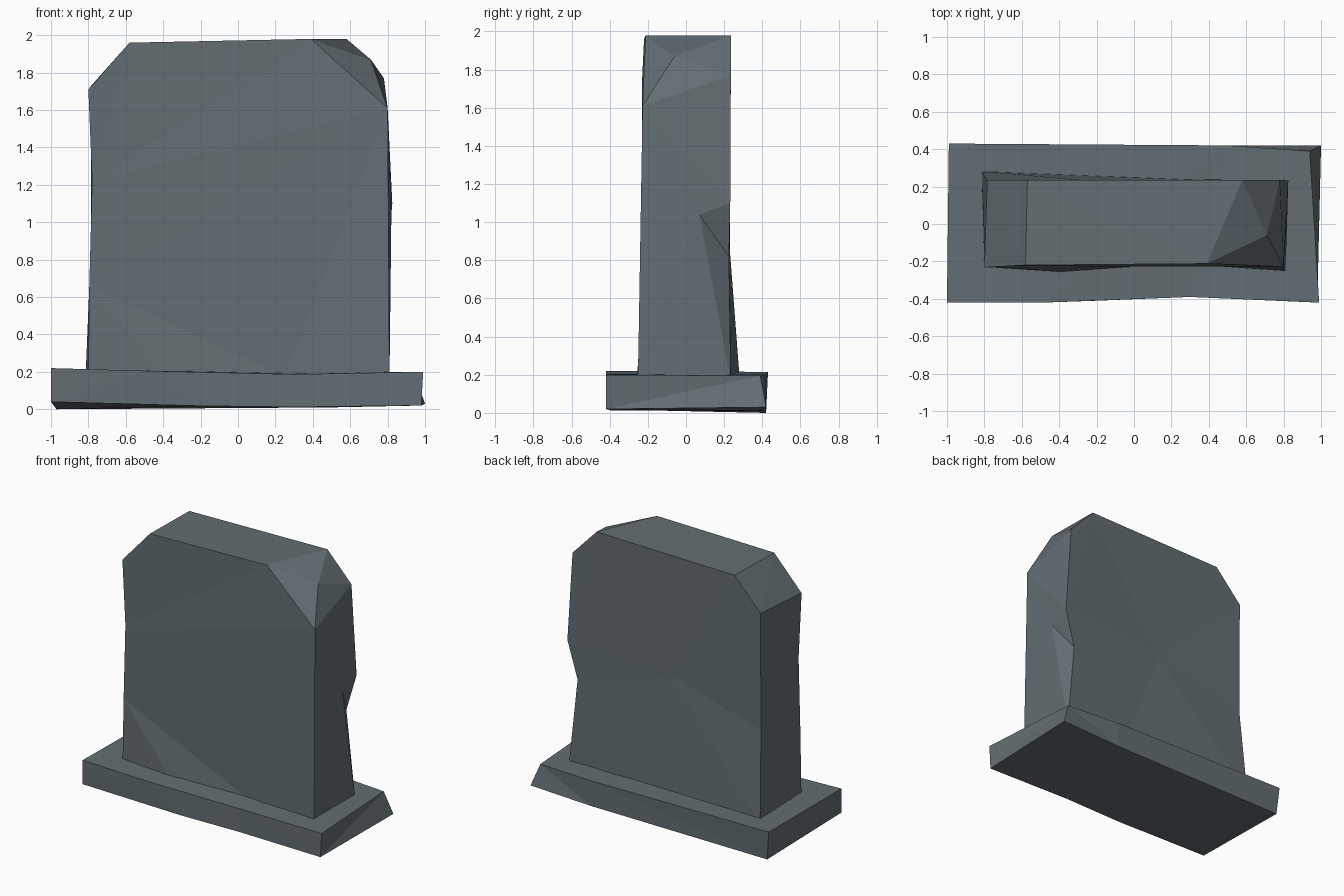
import bpy, bmesh

if "Cube" in bpy.data.objects:
    bpy.data.objects.remove(bpy.data.objects["Cube"])

stone = bpy.data.materials.new("slate grey stone")
stone.diffuse_color = (0.125, 0.155, 0.17, 1)
stone.use_nodes = True
stone.node_tree.nodes["Principled BSDF"].inputs["Base Color"].default_value = stone.diffuse_color


def build(name, points, faces):
    """Flat-shaded stone block from named corner points."""
    bm = bmesh.new()
    v = {k: bm.verts.new(p) for k, p in points.items()}
    for f in faces:
        bm.faces.new([v[k] for k in f.split()])
    bmesh.ops.recalc_face_normals(bm, faces=bm.faces)
    bmesh.ops.triangulate(bm, faces=[f for f in bm.faces if len(f.verts) > 3])
    bmesh.ops.recalc_face_normals(bm, faces=bm.faces)
    me = bpy.data.meshes.new(name)
    bm.to_mesh(me)
    bm.free()
    me.materials.append(stone)
    bpy.context.collection.objects.link(bpy.data.objects.new(name, me))


# Plinth: slightly uneven slab, t = top, b = bottom
build("plinth", {
    "t0": (-1, -.42, .22), "t1": (-.48, -.42, .205), "t2": (.3, -.39, .187),
    "t3": (.99, -.42, .20), "t4": (.94, .39, .195), "t5": (.5, .42, .20), "t6": (-.99, .43, .215),
    "b0": (-1, -.42, .04), "b1": (-.2, -.41, .018), "b2": (.3, -.39, .012),
    "b3": (.98, -.42, .02), "b4": (1, .42, .03), "b5": (.5, .42, .01), "b6": (-.97, .42, 0),
}, ["t0 t1 t2 t3 t4 t5 t6", "b6 b5 b4 b3 b2 b1 b0"]
   + [f"t{i} b{i} b{(i+1)%7} t{(i+1)%7}" for i in range(7)])

# Headstone: f = front, b = back, c = chipped corner, n = notch in the right side
build("headstone", {
    "f0": (-.80, -.23, .17), "f1": (-.37, -.258, .17), "f2": (.25, -.212, .17),
    "f3": (.81, -.252, .17), "f4": (.80, -.228, 1.61), "f5": (.39, -.212, 1.98),
    "f6": (-.58, -.22, 1.96), "f7": (-.80, -.232, 1.71), "f8": (-.78, -.225, 1.22),
    "f9": (-.795, -.225, .66), "c": (.71, -.06, 1.87),
    "b0": (-.815, .282, .17), "b2": (.3, .238, .17), "b3": (.81, .235, .17),
    "n1": (.745, .225, .82), "n2": (.82, .07, 1.04), "n3": (.825, .232, 1.1),
    "b4": (.78, .235, 1.77), "b5": (.58, .235, 1.98), "b6": (-.57, .235, 1.96),
    "b7": (-.785, .235, 1.73), "b8": (-.785, .23, .85), "m": (-.05, .215, 1.05),
}, [
    # front
    "f9 f0 f1", "f9 f1 f2", "f9 f2 f4", "f2 f3 f4", "f8 f9 f4", "f8 f4 f5", "f8 f5 f6", "f8 f6 f7",
    # chipped corner and top
    "f5 f4 c", "f5 c b5", "c f4 b4", "c b4 b5", "f5 b5 b6 f6", "f6 b6 b7 f7",
    # right side with notch
    "f4 f3 n2", "f4 n2 n3", "f4 n3 b4", "f3 b3 n2", "n2 b3 n1", "n2 n1 n3",
    # left side
    "f7 b7 f8", "f8 b7 b8", "f8 b8 f9", "f9 b8 b0", "f9 b0 f0",
    # back
    "m b8 b0", "m b0 b2", "m b2 n1", "b2 b3 n1", "m n1 n3", "m n3 b5", "n3 b4 b5",
    "m b5 b6", "m b6 b7", "m b7 b8",
    # underside
    "f0 b0 f1", "f1 b0 b2", "f1 b2 f2", "f2 b2 f3", "f3 b2 b3",
])
